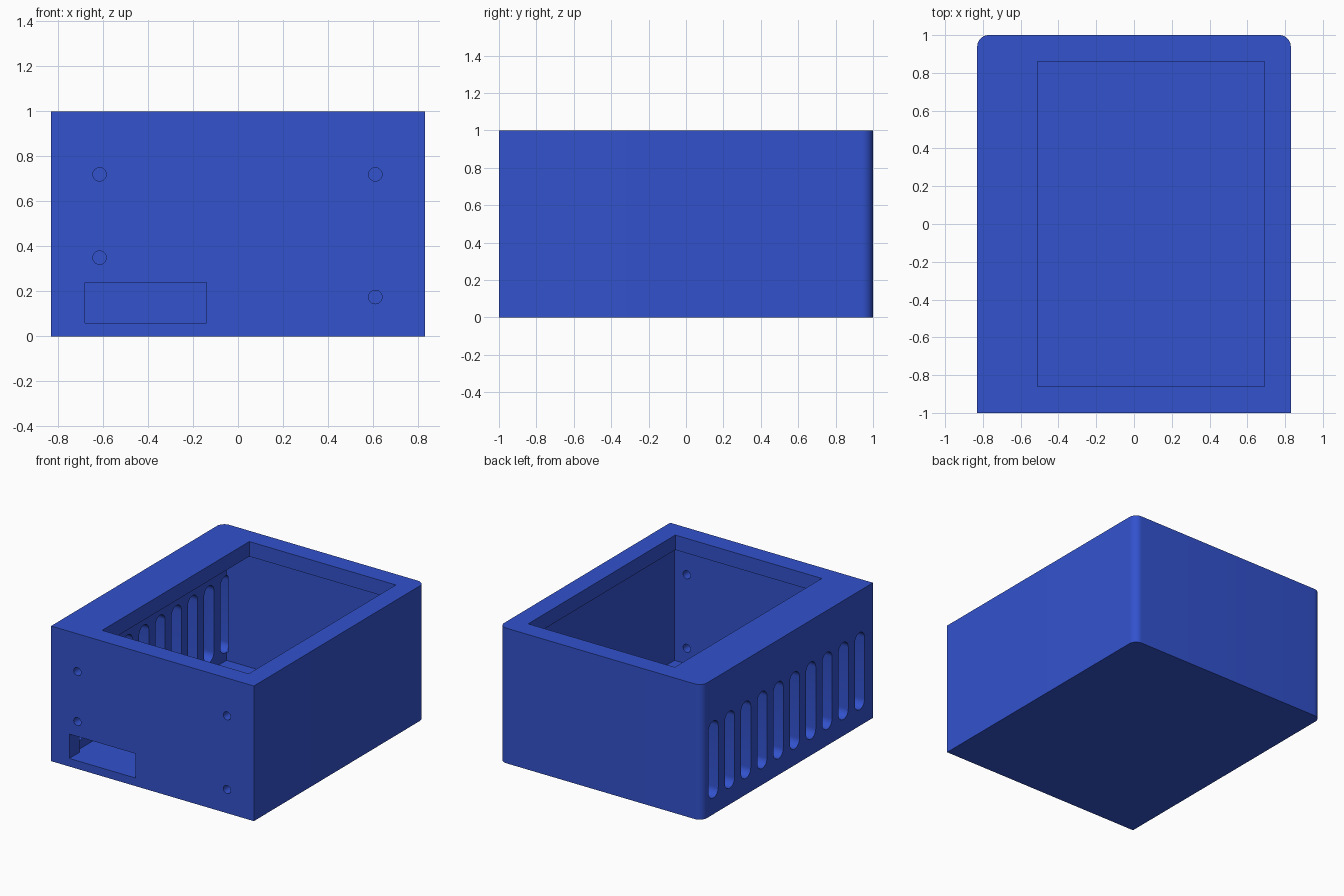
import bpy, bmesh, math

if "Cube" in bpy.data.objects:
    bpy.data.objects.remove(bpy.data.objects["Cube"])

blue = bpy.data.materials.new("blue plastic")
blue.diffuse_color = (0.032, 0.084, 0.61, 1)
blue.use_nodes = True
blue.node_tree.nodes["Principled BSDF"].inputs["Base Color"].default_value = blue.diffuse_color


def prism(name, outline, axis, lo, hi):
    """Extrude a 2D outline along an axis from lo to hi."""
    place = {"x": lambda a, b, t: (t, a, b),
             "y": lambda a, b, t: (a, t, b),
             "z": lambda a, b, t: (a, b, t)}[axis]
    bm = bmesh.new()
    bottom = [bm.verts.new(place(a, b, lo)) for a, b in outline]
    top = [bm.verts.new(place(a, b, hi)) for a, b in outline]
    bm.faces.new(bottom)
    bm.faces.new(top)
    n = len(outline)
    for i in range(n):
        j = (i + 1) % n
        bm.faces.new((bottom[i], bottom[j], top[j], top[i]))
    bmesh.ops.recalc_face_normals(bm, faces=bm.faces)
    mesh = bpy.data.meshes.new(name)
    bm.to_mesh(mesh)
    bm.free()
    mesh.materials.append(blue)
    obj = bpy.data.objects.new(name, mesh)
    bpy.context.collection.objects.link(obj)
    return obj


def rect(a0, a1, b0, b1):
    return [(a0, b0), (a1, b0), (a1, b1), (a0, b1)]


def arc(ca, cb, r, start, end, steps):
    return [(ca + r * math.cos(math.radians(start + (end - start) * i / steps)),
             cb + r * math.sin(math.radians(start + (end - start) * i / steps)))
            for i in range(steps + 1)]


# Case body: square front corners, rounded back corners
R = 0.06
outline = [(-0.83, -1), (0.83, -1)]
outline += arc(0.83 - R, 1 - R, R, 0, 90, 10) + arc(-0.83 + R, 1 - R, R, 90, 180, 10)
case = prism("case", outline, "z", 0, 1)

cutters = [
    # Main cavity below the lip, and the smaller opening through the lip
    prism("cavity_cutter", rect(-0.71, 0.71, -0.88, 0.88), "z", 0.06, 0.89),
    prism("opening_cutter", rect(-0.51, 0.69, -0.86, 0.86), "z", 0.8, 1.1),
    # Socket window in the front wall
    prism("socket_cutter", rect(-0.68, -0.14, 0.06, 0.24), "y", -1.1, -0.8),
]

# Screw holes in the front wall
for x, z in [(-0.615, 0.72), (-0.615, 0.35), (0.61, 0.72), (0.61, 0.175)]:
    cutters.append(prism("screw_hole_cutter", arc(x, z, 0.03, 0, 360, 24)[:-1], "y", -1.1, -0.8))

# Row of vent slots in the left wall
W = 0.057
for i in range(10):
    y = 0.865 - 0.19 * i
    slot = arc(y, 0.69 - W, W, 0, 180, 12) + arc(y, 0.12 + W, W, 180, 360, 12)
    cutters.append(prism("vent_slot_cutter", slot, "x", -0.9, -0.7))

# Cut the case
bpy.context.view_layer.objects.active = case
case.select_set(True)
for cutter in cutters:
    mod = case.modifiers.new("cut", "BOOLEAN")
    mod.operation = "DIFFERENCE"
    mod.solver = "EXACT"
    mod.object = cutter
    bpy.ops.object.modifier_apply(modifier=mod.name)
for cutter in cutters:
    bpy.data.objects.remove(cutter)

bpy.ops.object.shade_smooth_by_angle(angle=math.radians(30))
